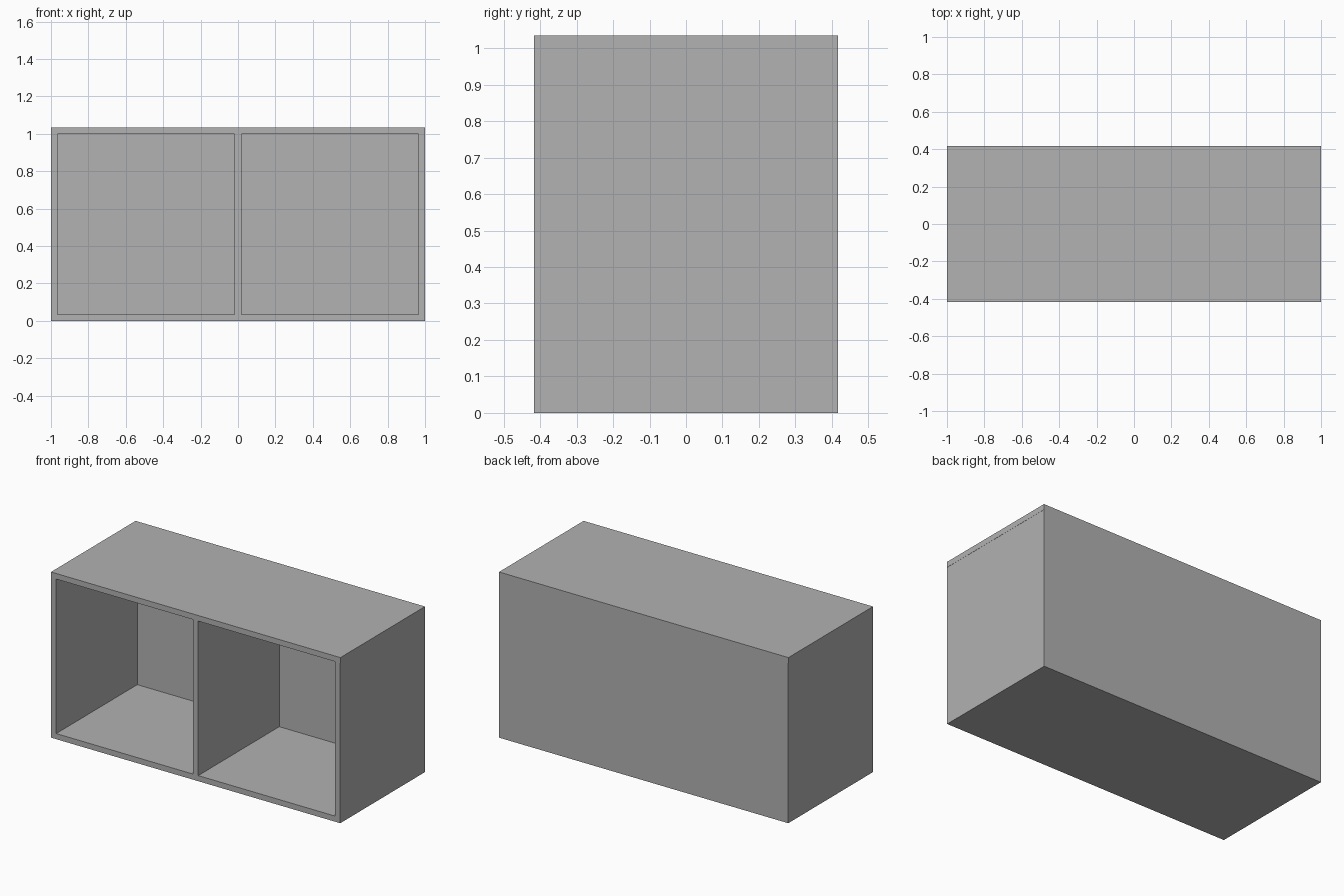
import bpy

if "Cube" in bpy.data.objects:
    bpy.data.objects.remove(bpy.data.objects["Cube"], do_unlink=True)

W, D, H, T = 2.0, 0.835, 1.035, 0.035   # width, depth, height, board thickness
GAP = 0.001                             # side boards sit just inside the top

grey = bpy.data.materials.new("plain_grey")
grey.use_nodes = True
colour = (0.445, 0.445, 0.445, 1)
grey.diffuse_color = colour
grey.node_tree.nodes["Principled BSDF"].inputs["Base Color"].default_value = colour


def board(name, size, centre):
    bpy.ops.mesh.primitive_cube_add(size=1, location=centre)
    ob = bpy.context.object
    ob.name = name
    ob.scale = size
    bpy.ops.object.transform_apply(location=False, rotation=False, scale=True)
    ob.data.materials.append(grey)
    return ob


# Top and bottom boards
inner_h = H - 2 * T
board("top_board", (W, D, T), (0, 0, H - T / 2))
board("bottom_board", (W - 2 * GAP, D, T), (0, 0, T / 2))

# Side boards
for side, name in ((1, "left_side"), (-1, "right_side")):
    board(name, (T, D, inner_h), (side * (W / 2 - GAP - T / 2), 0, H / 2))

# Back panel and central divider
inner_w = W - 2 * (T + GAP)
board("back_panel", (inner_w, T, inner_h), (0, D / 2 - T / 2, H / 2))
board("divider", (T, D - T, inner_h), (0, -T / 2, H / 2))
